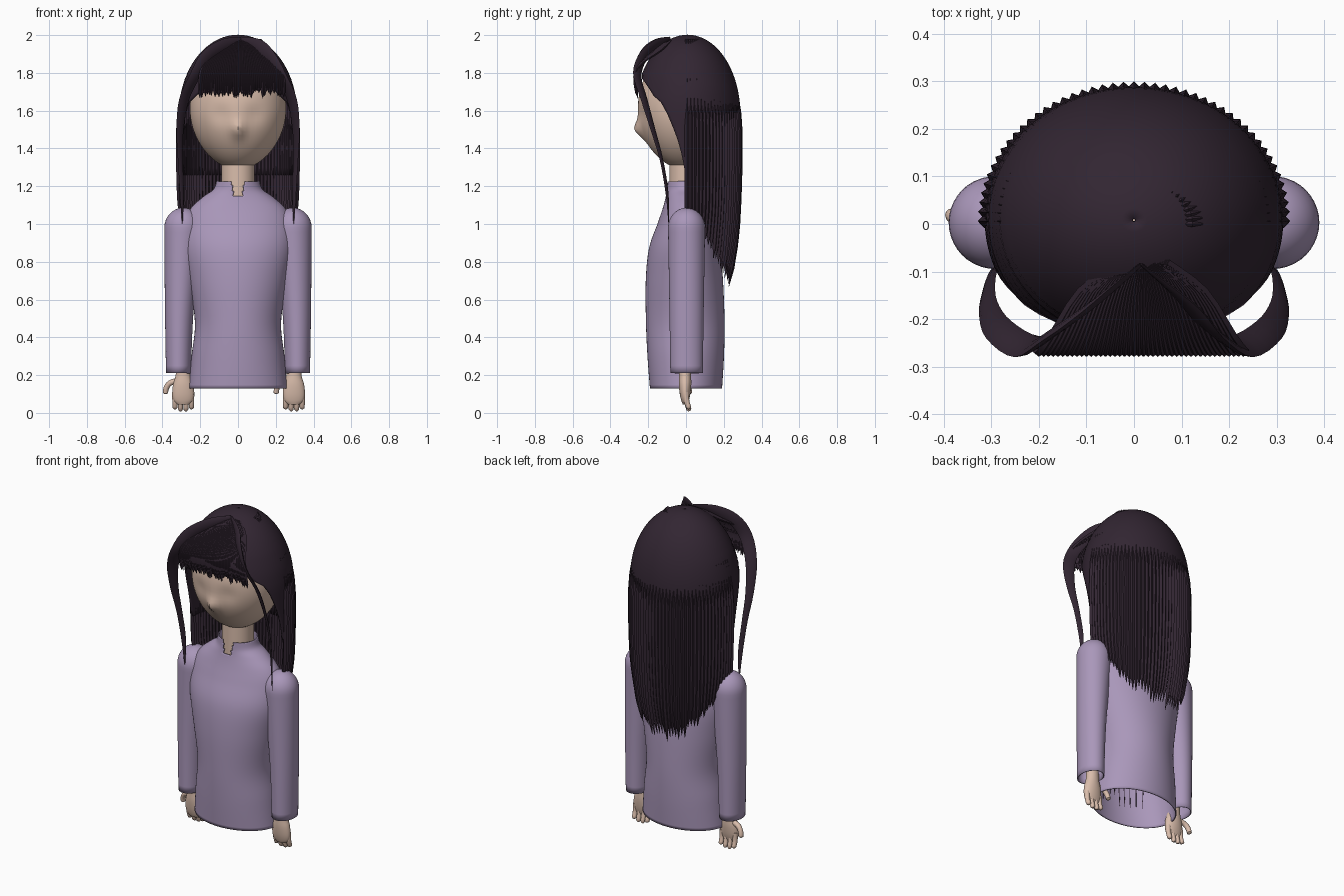
import bpy, bmesh, random
from math import sin, cos, pi, asin, sqrt, exp
from mathutils import Vector

random.seed(4)
if "Cube" in bpy.data.objects:
    bpy.data.objects.remove(bpy.data.objects["Cube"])


def material(name, rgb):
    m = bpy.data.materials.new(name)
    m.use_nodes = True
    m.diffuse_color = (*rgb, 1)
    m.node_tree.nodes["Principled BSDF"].inputs["Base Color"].default_value = (*rgb, 1)
    return m


SKIN = material("skin", (0.70, 0.51, 0.41))
KNIT = material("lavender knit", (0.40, 0.31, 0.49))
HAIR = material("dark plum hair", (0.032, 0.019, 0.032))


def finish(bm, name, mat, angle=50, thick=0):
    bmesh.ops.recalc_face_normals(bm, faces=bm.faces)
    me = bpy.data.meshes.new(name)
    bm.to_mesh(me)
    bm.free()
    ob = bpy.data.objects.new(name, me)
    bpy.context.collection.objects.link(ob)
    me.materials.append(mat)
    if thick:
        mod = ob.modifiers.new("thickness", "SOLIDIFY")
        mod.thickness = thick
    bpy.ops.object.select_all(action="DESELECT")
    bpy.context.view_layer.objects.active = ob
    ob.select_set(True)
    bpy.ops.object.shade_smooth_by_angle(angle=angle * pi / 180)
    return ob


def spline(rows, k=4):
    """Catmull-Rom through rows of numbers."""
    rows = [Vector(r) for r in rows]
    p = [rows[0]] + rows + [rows[-1]]
    out = []
    for a, b, c, d in zip(p, p[1:], p[2:], p[3:]):
        for i in range(k):
            t = i / k
            out.append(b + (c - a) * (t / 2) + (a * 2 - b * 5 + c * 4 - d) * (t * t / 2)
                       + (b * 3 - a - c * 3 + d) * (t ** 3 / 2))
    return out + [rows[-1]]


def loft(bm, rings, closed=True):
    vs = [[bm.verts.new(p) for p in r] for r in rings]
    n = len(vs[0])
    for a, b in zip(vs, vs[1:]):
        for i in range(n if closed else n - 1):
            j = (i + 1) % n
            bm.faces.new((a[i], a[j], b[j], b[i]))
    return vs


def tube(bm, path, radii, side=(1, 0, 0), flat=1.0, n=4):
    rings = []
    for i, (p, r) in enumerate(zip(path, radii)):
        t = (path[min(i + 1, len(path) - 1)] - path[max(i - 1, 0)]).normalized()
        u = Vector(side) - t * t.dot(Vector(side))
        u.normalize()
        v = t.cross(u)
        rings.append([p + (u * cos(2 * pi * k / n) + v * (flat * sin(2 * pi * k / n))) * r
                      for k in range(n)])
    vs = loft(bm, rings)
    bm.faces.new(vs[0])
    bm.faces.new(vs[-1])


def ellipse(cx, cy, z, rx, ry, n=64):
    return [(cx + rx * cos(2 * pi * i / n), cy + ry * sin(2 * pi * i / n), z) for i in range(n)]


# Head: an egg with a nose and shallow eye hollows
bm = bmesh.new()
bmesh.ops.create_uvsphere(bm, u_segments=64, v_segments=48, radius=1)
for v in bm.verts:
    x, y, z = v.co
    taper = 1 - 0.08 * max(0, -z) ** 2
    v.co = (x * 0.255 * taper, y * 0.25 * taper - 0.005, 1.61 + z * 0.32)
    if y < 0:
        px, py, pz = v.co
        v.co.y -= 0.036 * exp(-(px / 0.032) ** 2 - ((pz - 1.5) / 0.045) ** 2)
        v.co.y += 0.012 * exp(-((abs(px) - 0.09) / 0.05) ** 2 - ((pz - 1.58) / 0.05) ** 2)
finish(bm, "head", SKIN)

bm = bmesh.new()
tube(bm, [Vector((0, 0, z)) for z in (1.08, 1.2, 1.4)], (0.088, 0.088, 0.088), n=40)
finish(bm, "neck", SKIN)

# Sweater body: rows of height, half width, front, back
body = spline([(0.13, 0.255, -0.185, 0.185), (0.3, 0.24, -0.198, 0.195), (0.48, 0.222, -0.206, 0.198),
               (0.7, 0.255, -0.207, 0.19), (0.87, 0.285, -0.19, 0.175), (1.0, 0.28, -0.145, 0.15),
               (1.08, 0.245, -0.118, 0.125), (1.14, 0.18, -0.102, 0.11), (1.18, 0.125, -0.097, 0.1),
               (1.225, 0.108, -0.096, 0.098)], 6)
bm = bmesh.new()
loft(bm, [ellipse(0, (f + b) / 2, z, w, (b - f) / 2, 80) for z, w, f, b in body])
notch = []
for face in bm.faces:
    c = face.calc_center_median()
    if c.y < 0 and c.z > 1.15 and abs(c.x) < 0.02 + 0.2 * (c.z - 1.15):
        notch.append(face)
bmesh.ops.delete(bm, geom=notch, context="FACES")
finish(bm, "sweater_body", KNIT, thick=-0.006)


def front_of_body(x, z):
    lo = max(r for r in [tuple(q) for q in body] if r[0] <= z)
    hi = min(r for r in [tuple(q) for q in body] if r[0] > z)
    t = (z - lo[0]) / (hi[0] - lo[0])
    w, f, b = (lo[i] + (hi[i] - lo[i]) * t for i in (1, 2, 3))
    return Vector((x, (f + b) / 2 - (b - f) / 2 * sqrt(1 - (x / w) ** 2), z))


# Thin dark strands lying on the sweater front
bm = bmesh.new()
for i in range(-6, 7):
    x = 0.03 * i + 0.004
    top = 0.76 + 0.032 * abs(i) - (0.03 if abs(i) == 6 else 0)
    low = 0.25 if abs(i) > 1 else 0.31
    path = [front_of_body(x, top + (low - top) * k / 14) for k in range(15)]
    tube(bm, path, [0.0012] + [0.0032] * 13 + [0.0015], flat=0.8)
finish(bm, "front_strands", HAIR)


# Sleeves and hands; both thumbs point towards -x
def finger(bm, points, r):
    path = spline(points, 4)
    n = len(path) - 1
    radii = [r * (1 - 0.15 * i / n) for i in range(n)] + [r * 0.35]
    tube(bm, path, radii, n=12)


for name, s in (("left", 1), ("right", -1)):
    bm = bmesh.new()
    rows = spline([(0.21, 0.315, 0.06, 0.08), (0.5, 0.312, 0.068, 0.084), (0.8, 0.3, 0.083, 0.089),
                   (0.98, 0.29, 0.094, 0.092)], 5)
    rows += [Vector((0.98 + 0.1 * sin(a), 0.29, 0.094 * cos(a), 0.092 * cos(a)))
             for a in [k * pi / 16.5 for k in range(1, 9)]]
    vs = loft(bm, [ellipse(s * c, 0.003, z, w, d, 40) for z, c, w, d in rows])
    bm.faces.new(vs[-1])
    finish(bm, name + "_sleeve", KNIT, thick=-0.006)

    bm = bmesh.new()
    cx = s * 0.293 + 0.003
    palm = spline([(0.27, 0.036, 0.032), (0.2, 0.04, 0.032), (0.15, 0.054, 0.033),
                   (0.1, 0.058, 0.028), (0.065, 0.05, 0.02), (0.045, 0.03, 0.012)], 4)
    vs = loft(bm, [ellipse(cx, -0.005, z, w, d, 28) for z, w, d in palm])
    for r in (vs[0], vs[-1]):
        bm.faces.new(r)
    for k in range(4):
        x = cx + (k - 1.5) * 0.029
        tip = 0.004 + 0.011 * abs(k - 1.5)
        finger(bm, [(x, 0, 0.11), (x, 0.004, 0.06), (x, 0.018, tip)], 0.0155)
    finger(bm, [(cx - 0.03, 0, 0.17), (cx - 0.07, 0.008, 0.158), (cx - 0.09, 0.015, 0.13),
                (cx - 0.094, 0.02, 0.1)], 0.016)
    finish(bm, name + "_hand", SKIN)

# Hair cap: dome over a hanging wall, open in front of a slanted edge
bm = bmesh.new()
edge = spline([(1.26, 0.0), (1.42, -0.035), (1.6, -0.11), (1.74, -0.2), (1.84, -0.3)], 5)
rings = []
levels = [1.26 + 0.32 * k / 8 for k in range(9)] + [1.58 + 0.41 * sin(k * pi / 40.2) for k in range(1, 21)]
for z in levels:
    scale = sqrt(max(0, 1 - max(0, (z - 1.58) / 0.41) ** 2))
    rx, ry, cy = 0.302 * scale, 0.268 * scale, 0.008
    y = min(edge, key=lambda e: abs(e[0] - z))[1] if z < 1.84 else -1
    a = asin(max(-1, min(1, (y - cy) / ry)))
    rings.append([(rx * cos(t), cy + ry * sin(t), z)
                  for t in [a + (pi - 2 * a) * k / 72 for k in range(73)]])
loft(bm, rings, closed=False)
bmesh.ops.remove_doubles(bm, verts=bm.verts, dist=0.0005)
finish(bm, "hair_cap", HAIR, thick=-0.012)

# Long back curtain of tapered strands
bm = bmesh.new()
count = 46
for i in range(count + 1):
    t = pi * i / count
    tip = 1.03 - 0.34 * sin(t) + random.uniform(-0.03, 0.03)
    path = []
    for z, r in ((1.77, 0.9), (1.66, 0.97), (1.5, 1.02), (1.3, 1.02), (1.1, 1.0),
                 ((1.1 + tip) / 2, 0.95), (tip, 0.8 + 0.1 * abs(cos(t)))):
        path.append((0.308 * r * cos(t), 0.006 + 0.274 * r * sin(t), min(z, 1.77)))
    path = spline(path, 2)
    n = len(path) - 1
    radii = [0.004 + 0.010 * min(1, k / 3) - 0.006 * max(0, k / n - 0.5) for k in range(n)] + [0.001]
    tube(bm, path, radii, side=(-sin(t), cos(t), 0), flat=0.95)
finish(bm, "back_hair", HAIR, 30)

# Crown ridge of short radial strands
bm = bmesh.new()
for i in range(25):
    t = pi * i / 24
    path = [Vector((0.012 + r * cos(t), r * 0.75 * sin(t), z))
            for r, z in ((0.085, 1.97), (0.11, 1.974), (0.132, 1.955))]
    tube(bm, path, (0.004, 0.006, 0.002), side=(-sin(t), cos(t), 0))
finish(bm, "crown_ridge", HAIR, 30)

# Fringe fanning from the parting
bm = bmesh.new()
for i in range(45):
    t = i / 22 - 1
    low = 1.685 + random.uniform(-0.02, 0.02)
    path = spline([(0.02 + 0.05 * t, -0.08, 1.97), (0.018 + 0.13 * t, -0.14, 1.945 - 0.03 * t * t),
                   (0.018 + 0.19 * t, -0.235, 1.87 - 0.02 * t * t), (0.02 + 0.22 * t, -0.272, 1.78),
                   (0.02 + 0.222 * t, -0.255, low)], 3)
    n = len(path) - 1
    tube(bm, path, [0.008 + 0.002 * k / n for k in range(n)] + [0.001], flat=0.8)
finish(bm, "fringe", HAIR, 30)

# Long side locks sweeping from the parting past the cheeks
for name, s in (("left", 1), ("right", -1)):
    bm = bmesh.new()
    pts = [(0.0, -0.085, 1.98), (0.09, -0.16, 1.95), (0.165, -0.225, 1.89), (0.225, -0.258, 1.79),
           (0.285, -0.222, 1.66), (0.307, -0.175, 1.5), (0.305, -0.13, 1.34),
           (0.297, -0.1, 1.16), (0.295, -0.092, 1.0)]
    path = spline([(0.015 + s * x if x < 0.1 else s * x, y, z) for x, y, z in pts], 4)
    wide = spline([(w, 0) for w in (0.012, 0.03, 0.036, 0.036, 0.032, 0.023, 0.016, 0.013, 0.002)], 4)
    tube(bm, path, [w[0] for w in wide], side=(s * 0.75, -0.55, 0.1), flat=0.25, n=8)
    finish(bm, name + "_lock", HAIR, 40)
